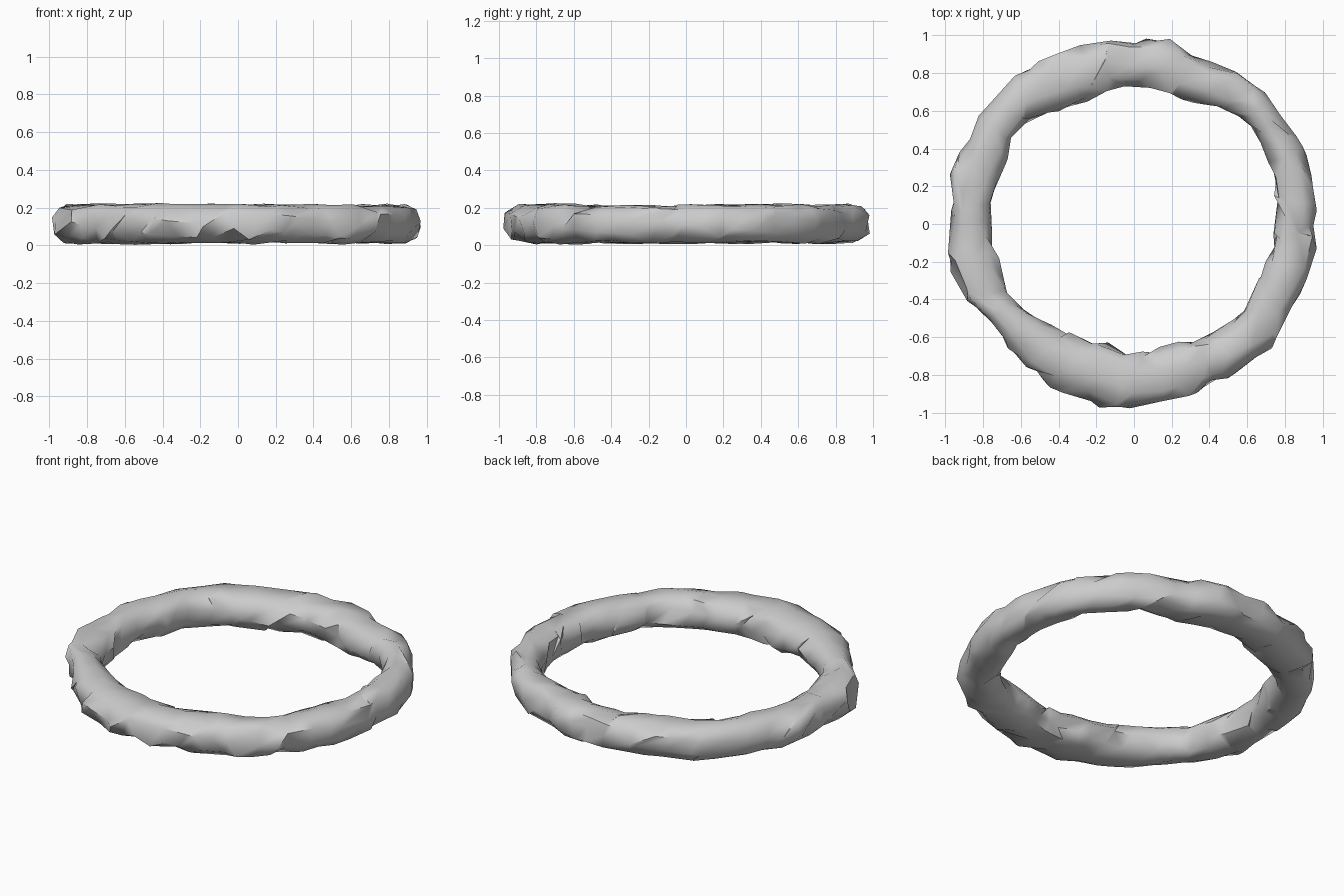
import bpy, bmesh, math, random

if "Cube" in bpy.data.objects:
    bpy.data.objects.remove(bpy.data.objects["Cube"])
random.seed(11)

# plan outlines read from above, counter-clockwise
outer = [(.95, .02), (.985, .15), (.92, .4), (.86, .5), (.76, .6), (.65, .75), (.48, .86), (.35, .87),
         (.25, .99), (.12, 1), (0, .97), (-.14, 1), (-.38, .93), (-.63, .82), (-.78, .62),
         (-.87, .5), (-.98, .27), (-.97, 0), (-.99, -.25), (-.92, -.36), (-.76, -.54),
         (-.6, -.75), (-.39, -.9), (0, -.99), (.24, -.95), (.4, -.86), (.6, -.79), (.7, -.69),
         (.83, -.49), (.93, -.3), (.985, -.12)]
inner = [(.74, 0), (.72, .25), (.69, .4), (.58, .56), (.38, .62), (.2, .66), (-.06, .72),
         (-.25, .64), (-.5, .56), (-.63, .48), (-.64, .37), (-.71, .2), (-.75, .1), (-.74, -.1),
         (-.68, -.25), (-.68, -.36), (-.5, -.5), (-.35, -.57), (-.28, -.64), (-.18, -.59),
         (-.02, -.66), (.25, -.62), (.55, -.48), (.62, -.36), (.65, -.26), (.73, -.12)]


def radius(outline, a):
    pts = sorted((math.atan2(y, x) % math.tau, math.hypot(x, y)) for x, y in outline)
    pts = [(pts[-1][0] - math.tau, pts[-1][1])] + pts + [(pts[0][0] + math.tau, pts[0][1])]
    a %= math.tau
    for (a0, r0), (a1, r1) in zip(pts, pts[1:]):
        if a0 <= a <= a1:
            return r0 + (r1 - r0) * (a - a0) / max(a1 - a0, 1e-6)
    return pts[0][1]


# rough twisted ring: oval cross-section whose sides spiral around the loop
SEG, SIDES, TURNS = 52, 9, 5
bm = bmesh.new()
rings = []
for i in range(SEG):
    ring = []
    for k in range(SIDES):
        t = math.tau * (k / SIDES + TURNS * i / SEG)
        a = math.tau * (i + random.uniform(-.65, .65)) / SEG
        ro, ri = radius(outer, a), radius(inner, a)
        mid, half = (ro + ri) / 2, (ro - ri) / 2
        c, s = math.cos(t), math.sin(t)
        # pits and bumps stay inside the measured outline
        r = mid + half * math.copysign(abs(c) ** .85, c) * random.uniform(.78, 1.05)
        z = .114 + .112 * math.copysign(abs(s) ** .8, s) * random.uniform(.86, 1.0)
        ring.append(bm.verts.new((r * math.cos(a), r * math.sin(a), z)))
    rings.append(ring)
for i, ring in enumerate(rings):
    nxt = rings[(i + 1) % SEG]
    for k in range(SIDES):
        k2 = (k + 1) % SIDES
        bm.faces.new((ring[k], nxt[k], nxt[k2], ring[k2]))
bmesh.ops.triangulate(bm, faces=bm.faces[:])
bmesh.ops.recalc_face_normals(bm, faces=bm.faces[:])
mesh = bpy.data.meshes.new("twisted_ring")
bm.to_mesh(mesh)
bm.free()
ob = bpy.data.objects.new("twisted_ring", mesh)
bpy.context.collection.objects.link(ob)
bpy.context.view_layer.objects.active = ob
ob.select_set(True)
bpy.ops.object.shade_smooth_by_angle(angle=math.radians(50))
